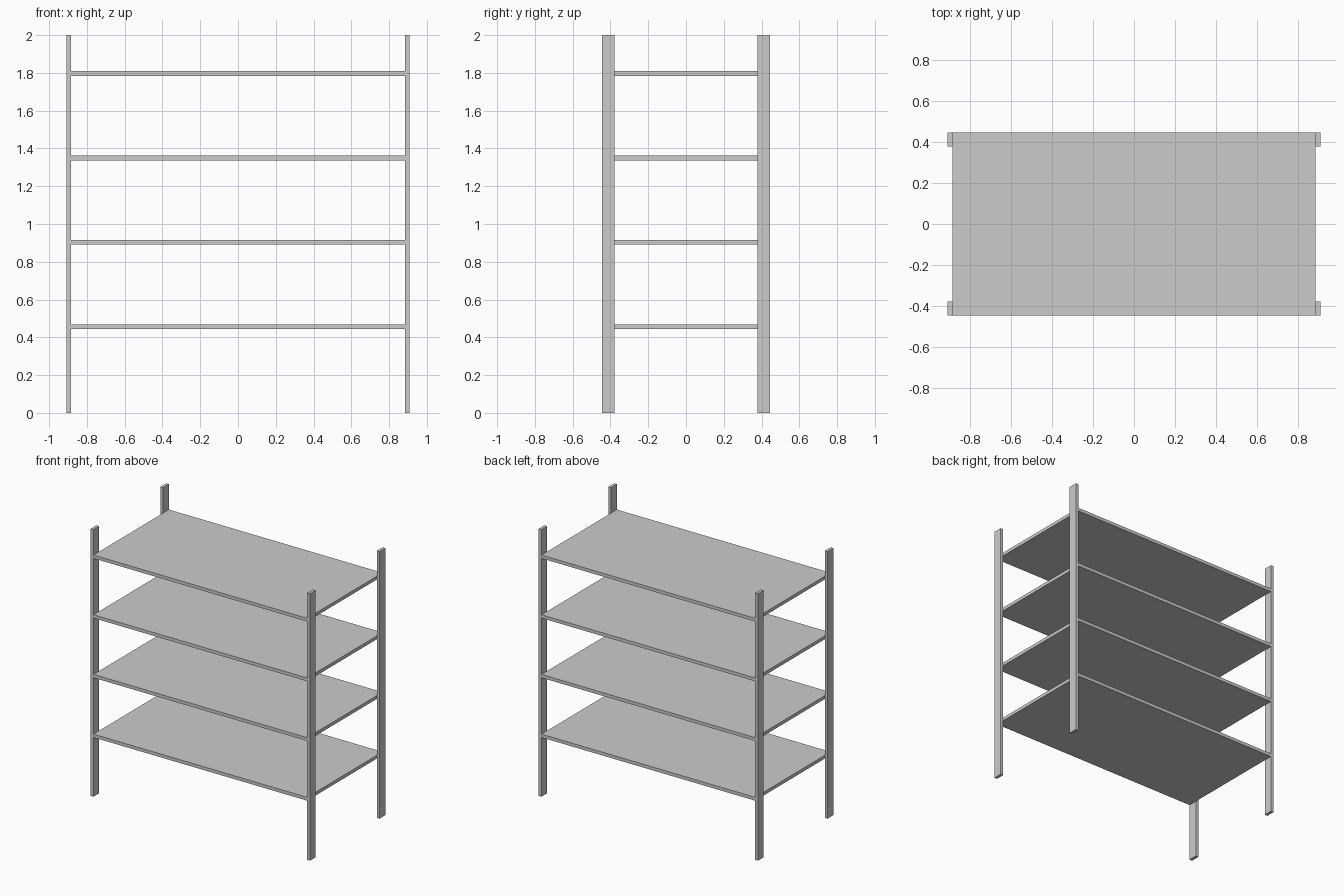
import bpy

if "Cube" in bpy.data.objects:
    bpy.data.objects.remove(bpy.data.objects["Cube"])

HALF_DEPTH = 0.446
INNER_X, OUTER_X = 0.885, 0.908
POST_WIDTH = 0.068


def box(name, lo, hi):
    centre = [(a + b) / 2 for a, b in zip(lo, hi)]
    bpy.ops.mesh.primitive_cube_add(size=1, location=centre)
    ob = bpy.context.object
    ob.name = name
    ob.scale = [b - a for a, b in zip(lo, hi)]
    bpy.ops.object.transform_apply(location=False, rotation=False, scale=True)
    return ob


# Four flat upright posts on the outer ends of the shelves
for sx, side in ((-1, "left"), (1, "right")):
    for sy, end in ((-1, "front"), (1, "back")):
        xs = sorted((sx * INNER_X, sx * OUTER_X))
        ys = sorted((sy * (HALF_DEPTH - POST_WIDTH), sy * HALF_DEPTH))
        box(f"{end}_{side}_post", (xs[0], ys[0], 0), (xs[1], ys[1], 2))

# Four evenly spaced shelf boards
for i in range(4):
    z = 0.456 + i * 0.447
    box(f"shelf_{i + 1}", (-INNER_X, -HALF_DEPTH, z - 0.0125),
        (INNER_X, HALF_DEPTH, z + 0.0125))
